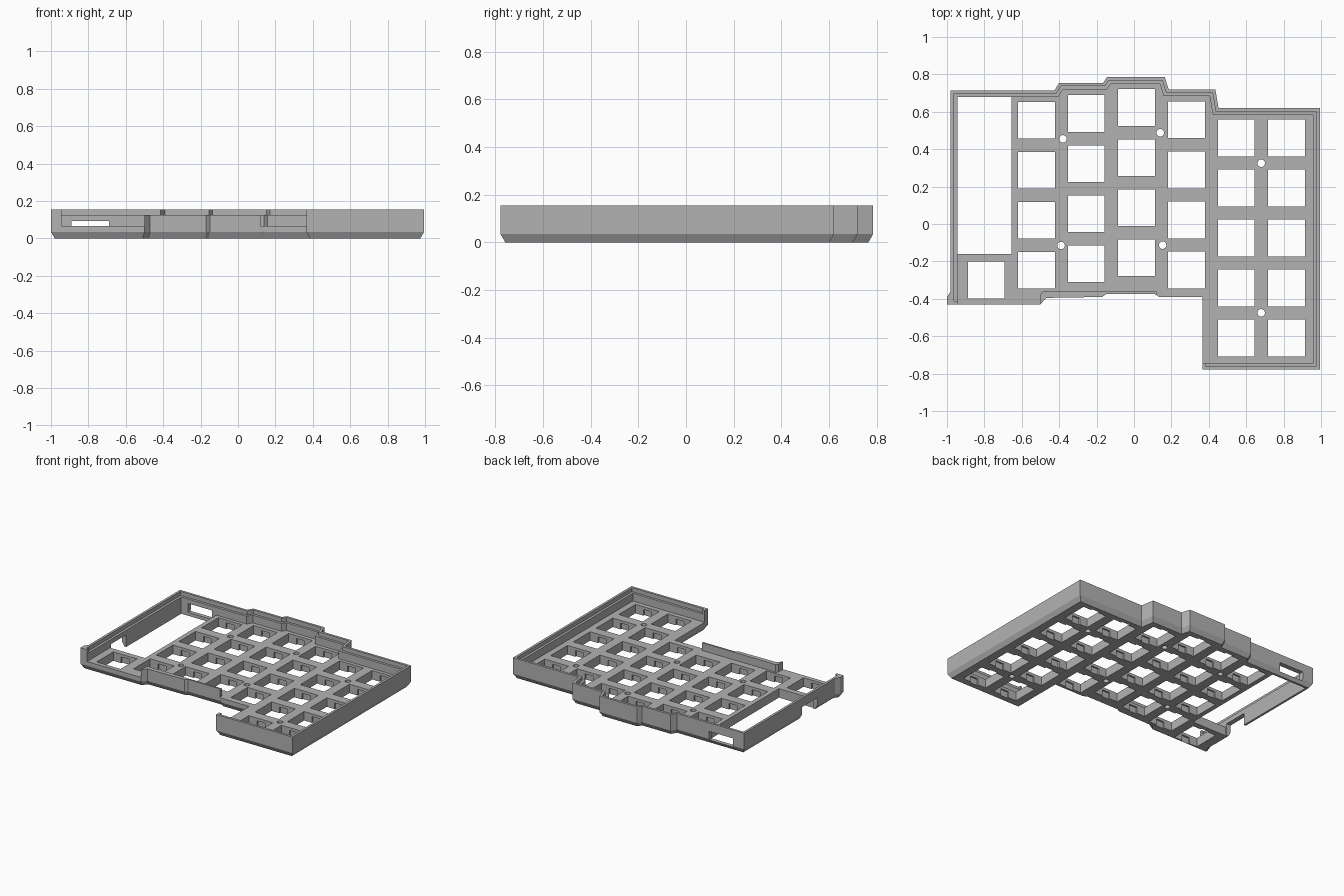
import bpy, bmesh, math
from mathutils import Vector

if "Cube" in bpy.data.objects:
    bpy.data.objects.remove(bpy.data.objects["Cube"])

HEIGHT, PLATE_Z, LEDGE_Z = 0.155, 0.067, 0.125
KEY, PITCH = 0.197, 0.2675

grey = bpy.data.materials.new("case grey")
grey.diffuse_color = (0.45, 0.45, 0.45, 1)
grey.use_nodes = True
grey.node_tree.nodes["Principled BSDF"].inputs["Base Color"].default_value = grey.diffuse_color


def offset(pts, d):
    """Inset a clockwise outline by d with mitred corners."""
    out = []
    for i, p in enumerate(pts):
        p = Vector(p)
        a = (p - Vector(pts[i - 1])).normalized()
        b = (Vector(pts[(i + 1) % len(pts)]) - p).normalized()
        na, nb = Vector((a.y, -a.x)), Vector((b.y, -b.x))
        out.append(tuple(p + (na + nb) * (d / (1 + na.dot(nb)))))
    return out


def loft(bm, rings):
    """Closed solid through stacked (outline, z) rings."""
    loops = [[bm.verts.new((x, y, z)) for x, y in pts] for pts, z in rings]
    n = len(loops[0])
    for lo, hi in zip(loops, loops[1:]):
        for i in range(n):
            bm.faces.new((lo[i], lo[(i + 1) % n], hi[(i + 1) % n], hi[i]))
    bm.faces.new(loops[0])
    bm.faces.new(loops[-1])


def box(bm, x0, x1, y0, y1, z0, z1):
    rect = [(x0, y0), (x0, y1), (x1, y1), (x1, y0)]
    loft(bm, [(rect, z0), (rect, z1)])


def make(name, bm):
    bmesh.ops.recalc_face_normals(bm, faces=bm.faces)
    me = bpy.data.meshes.new(name)
    bm.to_mesh(me)
    bm.free()
    me.materials.append(grey)
    ob = bpy.data.objects.new(name, me)
    bpy.context.collection.objects.link(ob)
    return ob


def cut(ob, bm):
    """Subtract the solids in bm from ob."""
    tool = make("cutter", bm)
    mod = ob.modifiers.new("cut", 'BOOLEAN')
    mod.operation, mod.solver, mod.object = 'DIFFERENCE', 'EXACT', tool
    bpy.context.view_layer.objects.active = ob
    bpy.ops.object.modifier_apply(modifier=mod.name)
    bpy.data.objects.remove(tool)


def cut_box(ob, *dims):
    bm = bmesh.new()
    box(bm, *dims)
    cut(ob, bm)


# Outer outline, clockwise from the back left corner
main = [(-0.98, 0.715), (-0.425, 0.715), (-0.40, 0.755), (-0.165, 0.755),
        (-0.145, 0.785), (0.165, 0.785), (0.185, 0.72), (0.435, 0.72),
        (0.452, 0.62), (0.995, 0.62), (0.995, -0.778), (0.365, -0.778),
        (0.365, -0.39), (0.135, -0.39), (0.11, -0.375), (-0.15, -0.375),
        (-0.17, -0.39), (-0.47, -0.395), (-0.50, -0.43)]
outline = main + [(-1.0, -0.43), (-1.0, -0.39), (-0.98, -0.36)]
pocket = main + [(-0.98, -0.43)]

# Case body with a chamfered bottom edge
bm = bmesh.new()
loft(bm, [(offset(outline, 0.02), 0), (outline, 0.035), (outline, HEIGHT)])
case = make("keyboard_case", bm)

# Stepped pocket above the key plate, leaving the rim and its ledge
for inset, z in ((0.036, PLATE_Z), (0.018, LEDGE_Z)):
    bm = bmesh.new()
    ring = offset(pocket, inset)
    loft(bm, [(ring, z), (ring, 0.3)])
    cut(case, bm)

# Open stretches of rim along the front, and the low thin fence between them
cut_box(case, -0.944, -0.50, -0.50, -0.30, PLATE_Z, 0.3)
cut_box(case, 0.12, 0.45, -0.45, -0.30, PLATE_Z, 0.3)
cut_box(case, 0.30, 0.45, -0.742, -0.35, PLATE_Z, 0.3)
cut_box(case, -0.46, 0.125, -0.362, -0.25, PLATE_Z, 0.3)
cut_box(case, -0.55, 0.30, -0.50, -0.30, LEDGE_Z, 0.3)

# Controller bay, rear port and notch under the left wall
cut_box(case, -0.944, -0.655, -0.16, 0.679, -0.1, 0.1)
cut_box(case, -0.89, -0.69, 0.60, 0.80, 0.025, 0.092)
cut_box(case, -1.10, -0.90, -0.15, 0.03, -0.1, 0.09)

# Key positions: column x, top key y, number of keys
columns = [(-0.79, -0.30, 1), (-0.522, 0.555, 4), (-0.255, 0.59, 4),
           (0.013, 0.622, 4), (0.28, 0.557, 4), (0.547, 0.46, 5),
           (0.815, 0.46, 5)]
keys = [(x, y - i * PITCH) for x, y, n in columns for i in range(n)]

# Square switch holes and round screw holes
bm = bmesh.new()
h = KEY / 2
for x, y in keys:
    box(bm, x - h, x + h, y - h, y + h, -0.1, 0.1)
for x, y in [(-0.38, 0.455), (0.14, 0.488), (0.68, 0.325),
             (-0.39, -0.115), (0.153, -0.113), (0.68, -0.475)]:
    circle = [(x + 0.02 * math.cos(-a * math.pi / 12),
               y + 0.02 * math.sin(-a * math.pi / 12)) for a in range(24)]
    loft(bm, [(circle, -0.1), (circle, 0.1)])
cut(case, bm)

# Clip recesses under the plate, in front of and behind each switch
bm = bmesh.new()
for x, y in keys:
    box(bm, x - 0.033, x + 0.033, y - h - 0.011, y + h + 0.011, -0.1, 0.046)
cut(case, bm)
